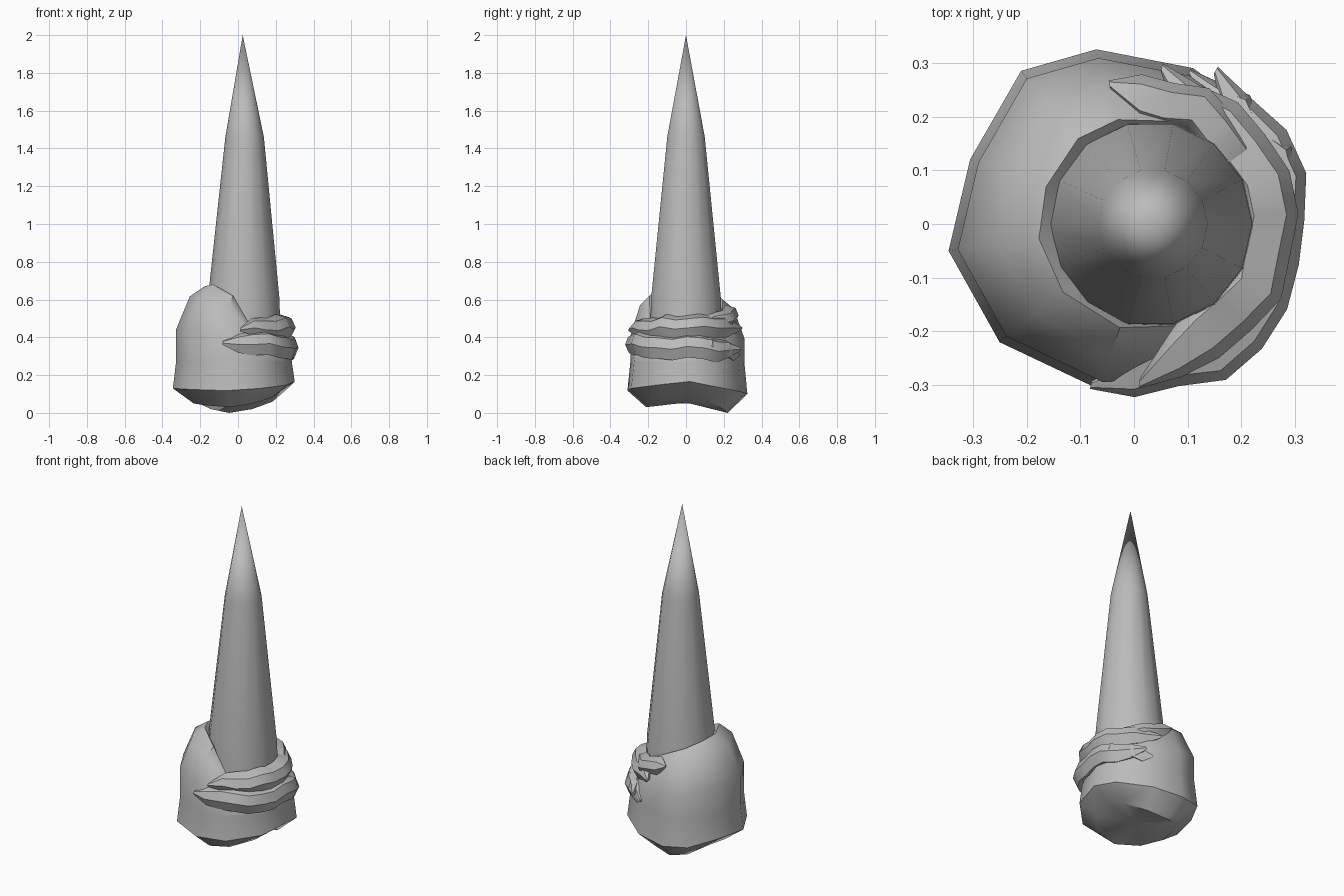
import bpy, bmesh, math, random

if "Cube" in bpy.data.objects:
    bpy.data.objects.remove(bpy.data.objects["Cube"])

random.seed(4)
grey = bpy.data.materials.new("stone grey")
grey.diffuse_color = (0.5, 0.5, 0.5, 1)
grey.use_nodes = True
grey.node_tree.nodes["Principled BSDF"].inputs["Base Color"].default_value = grey.diffuse_color


def loft(name, rings, start=None, end=None, closed=True, sharp=50):
    """Skin a stack of equal rings; optional pole points close the ends."""
    bm = bmesh.new()
    rows = [[bm.verts.new(p) for p in ring] for ring in rings]
    n = len(rows[0])
    for a, b in zip(rows, rows[1:]):
        for i in range(n):
            j = (i + 1) % n
            bm.faces.new((a[i], a[j], b[j], b[i]))
    for row, pole in ((rows[0], start), (rows[-1], end)):
        if pole:
            p = bm.verts.new(pole)
            for i in range(n):
                bm.faces.new((row[i], row[(i + 1) % n], p))
    bmesh.ops.recalc_face_normals(bm, faces=bm.faces)
    me = bpy.data.meshes.new(name)
    bm.to_mesh(me)
    bm.free()
    for f in me.polygons:
        f.use_smooth = True
    me.set_sharp_from_angle(angle=math.radians(sharp))
    me.materials.append(grey)
    ob = bpy.data.objects.new(name, me)
    bpy.context.collection.objects.link(ob)
    return ob


# Tall tapering spike
def circle(cx, r, z, n=14):
    return [(cx + r * math.cos(math.tau * i / n), r * math.sin(math.tau * i / n), z)
            for i in range(n)]


loft("spike", [circle(0.03, 0.195, 0.35), circle(0.03, 0.19, 0.6),
               circle(0.035, 0.102, 1.46)], start=(0.03, 0, 0.35), end=(0.025, 0, 2.0))

# Lumpy lopsided base: outline x, y, underside height, rim height
outline = [(.30, .02, .11, .42), (.27, .17, .06, .45), (.11, .29, .02, .54),
           (-.07, .325, .00, .60), (-.21, .285, .02, .63), (-.305, .12, .05, .66),
           (-.345, -.05, .05, .67), (-.25, -.22, .04, .68), (-.06, -.31, .03, .62),
           (.12, -.29, .05, .42), (.26, -.15, .08, .40)]


def base_ring(scale, height, blend=0.0):
    """Scaled outline, blended towards the spike wall near the rim."""
    ring = []
    for x, y, low, top in outline:
        d = math.hypot(x - 0.03, y)
        ix, iy = 0.03 + 0.185 * (x - 0.03) / d, 0.185 * y / d
        ring.append((x * scale * (1 - blend) + ix * blend,
                     y * scale * (1 - blend) + iy * blend, height(low, top)))
    return ring


loft("base", [base_ring(0.68, lambda a, t: a),
              base_ring(1.0, lambda a, t: 0.10 + a * 0.6),
              base_ring(0.95, lambda a, t: 0.27),
              base_ring(0.95, lambda a, t: t * 0.66),
              base_ring(0.9, lambda a, t: t * 0.92, 0.35),
              base_ring(0.9, lambda a, t: t, 0.85),
              base_ring(0.9, lambda a, t: t - 0.05, 1.15)],
     start=(-.02, 0, .055), end=(.03, 0, .4), sharp=45)


# Wrinkled folds wrapped around the low side
def fold(name, a0, a1, z0, z1, radius, thick, height, steps=11):
    rings = []
    for k in range(steps + 1):
        t = k / steps
        a = math.radians(a0 + (a1 - a0) * t)
        swell = 0.15 + 0.85 * min(1, 3.2 * math.sin(math.pi * t) ** 1.2)
        r = radius + random.uniform(-.014, .014)
        z = z0 + (z1 - z0) * t + random.uniform(-.012, .012)
        w, h = thick * swell, height * swell
        section = [(-w, -h * .6), (-w * .25, -h), (0, -h * .1),
                   (-w * .2, h * .7), (-w * .75, h), (-w, h * .5)]
        rings.append([(math.cos(a) * (r + dr), math.sin(a) * (r + dr), z + dz)
                      for dr, dz in section])

    def mid(ring):
        return tuple(sum(p[i] for p in ring) / len(ring) for i in range(3))
    loft(name, rings, start=mid(rings[0]), end=mid(rings[-1]), sharp=40)


fold("lower_fold", -105, 62, .38, .33, .325, .10, .065)
fold("upper_fold", -88, 80, .45, .46, .295, .11, .06)
fold("back_fold", 22, 100, .46, .54, .275, .09, .05, 6)
fold("side_flap", 15, 70, .38, .31, .315, .06, .045, 5)
